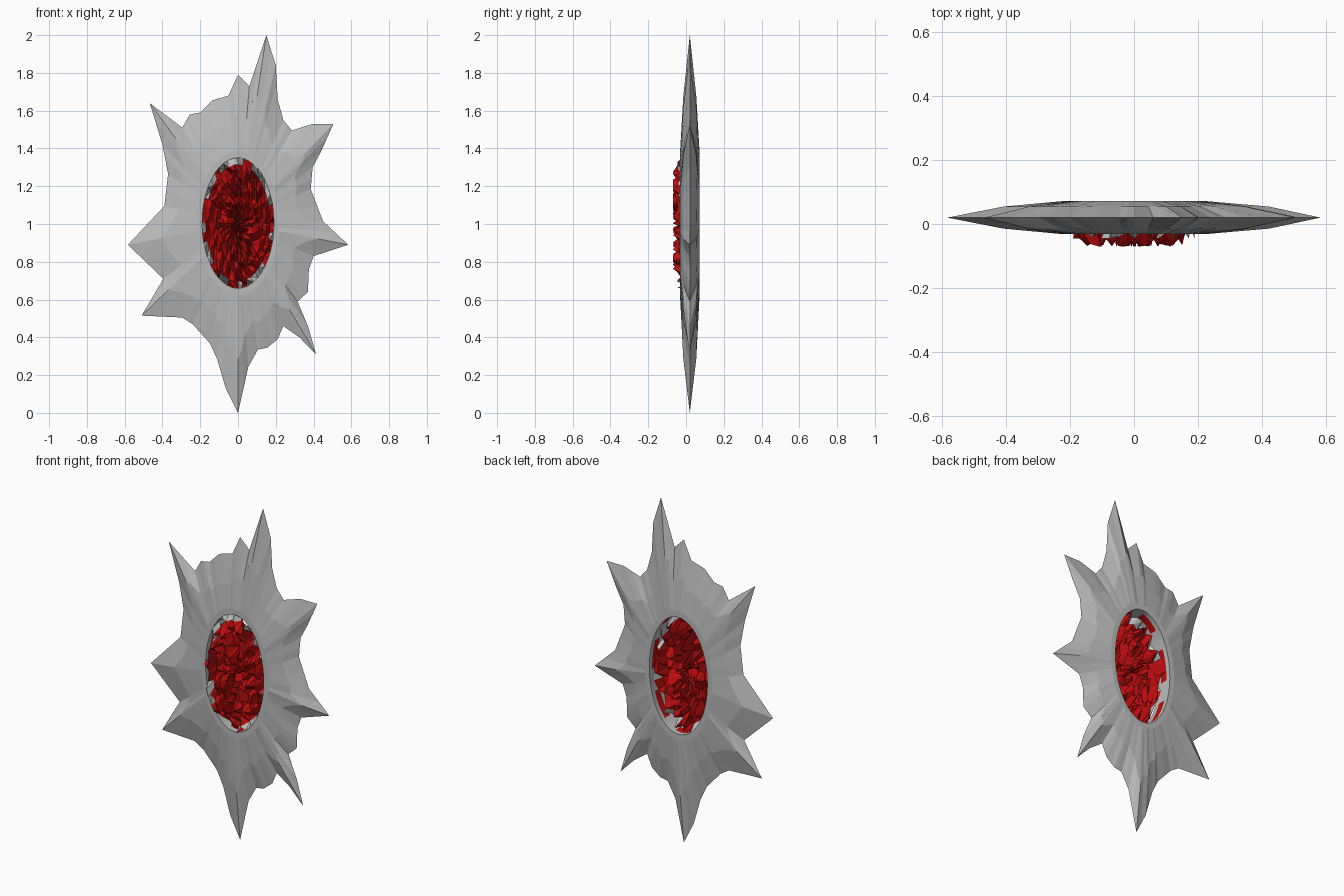
import bpy, bmesh, math, random

if "Cube" in bpy.data.objects:
    bpy.data.objects.remove(bpy.data.objects["Cube"])

random.seed(7)
CZ = 1.005                      # centre height of the oval opening
RX, RZ = 0.22, 0.38             # outer edge of the oval rim
IX, IZ = 0.19, 0.345            # inner edge of the oval rim
FRONT, MID, BACK = -0.032, 0.02, 0.072


def material(name, col):
    m = bpy.data.materials.new(name)
    m.diffuse_color = (*col, 1)
    m.use_nodes = True
    m.node_tree.nodes["Principled BSDF"].inputs["Base Color"].default_value = m.diffuse_color
    return m


grey = material("stone_grey", (0.5, 0.5, 0.5))
red = material("deep_red", (0.5, 0.004, 0.004))


def finish(bm, name, fix_normals=True):
    if fix_normals:
        bmesh.ops.recalc_face_normals(bm, faces=bm.faces)
    me = bpy.data.meshes.new(name)
    bm.to_mesh(me)
    bm.free()
    me.materials.append(grey)
    me.materials.append(red)
    ob = bpy.data.objects.new(name, me)
    bpy.context.collection.objects.link(ob)
    return ob


# Jagged silhouette, clockwise from the tallest spike
outline = [
    (.15, 2), (.20, 1.84), (.21, 1.66), (.24, 1.55), (.285, 1.495), (.395, 1.53),
    (.505, 1.53), (.44, 1.385), (.395, 1.30), (.385, 1.185), (.45, 1.015), (.583, .89),
    (.40, .83), (.375, .76), (.37, .64), (.315, .59), (.37, .46), (.413, .31),
    (.325, .40), (.24, .46), (.21, .39), (.155, .345), (.105, .335), (.055, .245),
    (0, 0), (-.065, .13), (-.11, .285), (-.15, .37), (-.24, .47), (-.295, .505),
    (-.51, .515), (-.395, .71), (-.583, .89), (-.39, 1.095), (-.37, 1.265), (-.40, 1.42),
    (-.467, 1.64), (-.295, 1.51), (-.255, 1.58), (-.20, 1.59), (-.135, 1.655),
    (-.05, 1.68), (0, 1.79), (.06, 1.73)]
edge = []
for p, q in zip(outline, outline[1:] + outline[:1]):
    edge += [p, ((p[0] + q[0]) / 2, (p[1] + q[1]) / 2)]
angles = [math.atan2((z - CZ) / RZ, x / RX) for x, z in edge]


def oval(rx, rz, y):
    return [(rx * math.cos(a), y, CZ + rz * math.sin(a)) for a in angles]


# Spiked frame: closed loops running over the front, through the hole and round the back
rim = oval(RX, RZ, 0)
jitter = [random.uniform(0.44, 0.58) for _ in edge]


def slope(y):
    return [(r[0] + (e[0] - r[0]) * t, MID + (y - MID) * 0.66, r[2] + (e[1] - r[2]) * t)
            for r, e, t in zip(rim, edge, jitter)]


loops = [[(x, MID, z) for x, z in edge], slope(FRONT), oval(RX, RZ, FRONT),
         oval(IX, IZ, FRONT), oval(IX, IZ, 0.0), oval(IX, IZ, 0.045),
         oval(IX, IZ, BACK), oval(RX, RZ, BACK), slope(BACK)]
bm = bmesh.new()
rings = [[bm.verts.new(co) for co in lp] for lp in loops]
n = len(edge)
for k, a in enumerate(rings):
    b = rings[(k + 1) % len(rings)]
    for i in range(n):
        j = (i + 1) % n
        f = bm.faces.new((a[i], a[j], b[j], b[i]))
        # red patches on the inner wall of the opening
        if k == 4 and math.sin(angles[i] * 7) > -0.2:
            f.material_index = 1
finish(bm, "spiked_frame")

# Rough crystalline sheet filling the opening
SEG, RINGS = 44, 10
bm = bmesh.new()
centre = bm.verts.new((0, -0.02, CZ))
prev = None
for r in range(1, RINGS + 1):
    cur = []
    for s in range(SEG):
        a = 2 * math.pi * (s + random.uniform(-0.2, 0.2)) / SEG
        t = r / RINGS
        y = random.choice((-0.07, -0.045, -0.03, -0.02, -0.005, 0.01, 0.03))
        y = max(-0.07, y + random.uniform(-0.008, 0.008))
        if r >= RINGS - 1:
            y = max(y, -0.045)
        cur.append(bm.verts.new((IX * t * math.cos(a), y, CZ + IZ * t * math.sin(a))))
    for s in range(SEG):
        j = (s + 1) % SEG
        if prev is None:
            faces = [bm.faces.new((centre, cur[s], cur[j]))]
        else:
            faces = [bm.faces.new((prev[s], cur[s], cur[j])),
                     bm.faces.new((prev[s], cur[j], prev[j]))]
        # broken grey edge on part of the outermost ring
        is_grey = r == RINGS and random.random() < 0.6
        for f in faces:
            f.material_index = 0 if is_grey else 1
    prev = cur
finish(bm, "crystal_sheet", False)
